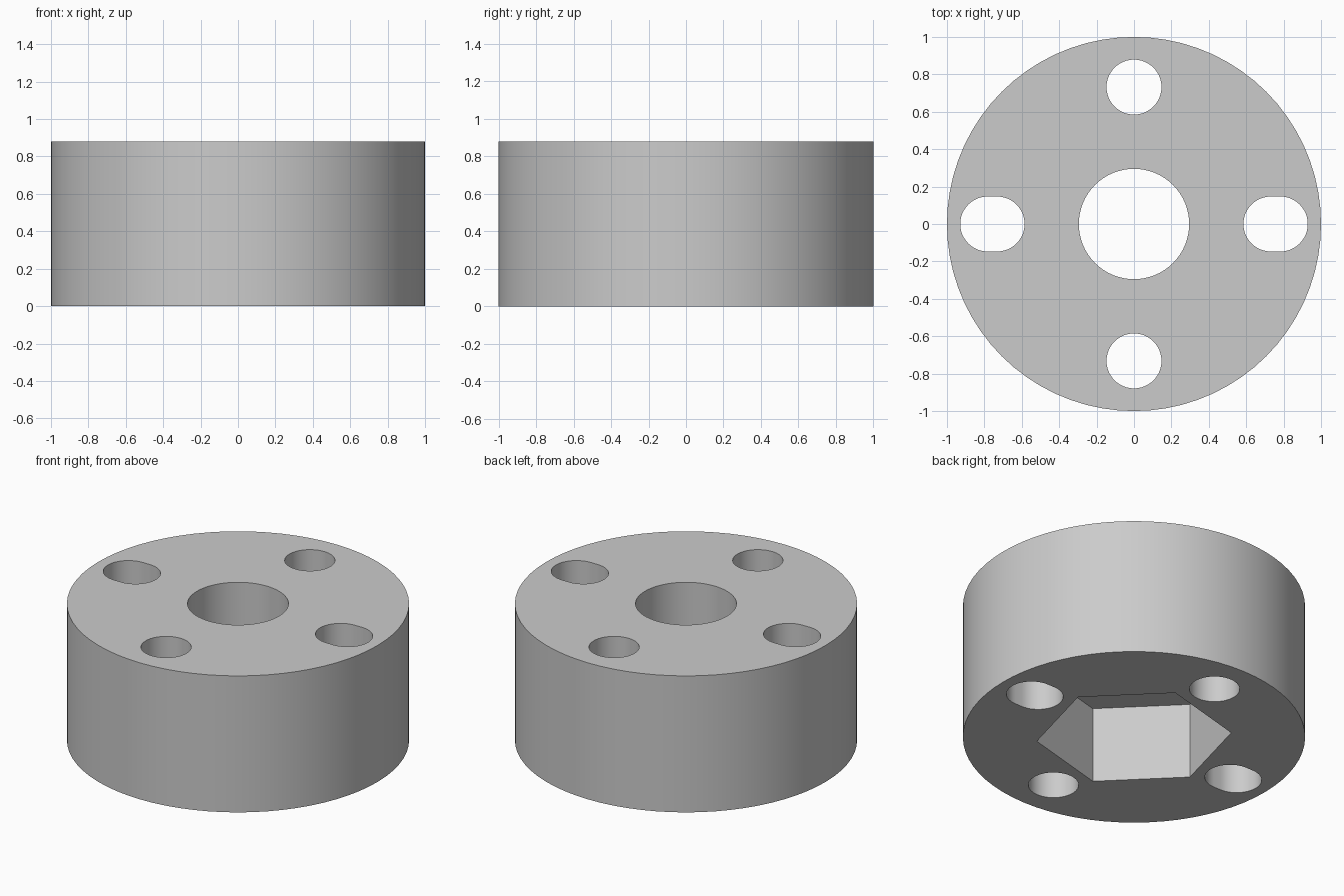
import bpy
import bmesh
from math import cos, sin, pi, radians

cube = bpy.data.objects.get("Cube")
if cube:
    bpy.data.objects.remove(cube, do_unlink=True)

HEIGHT = 0.88
POCKET_DEPTH = 0.49
HOLE_RADIUS = 0.147
HOLE_DISTANCE = 0.732
SLOT_LENGTH = 0.05

grey = bpy.data.materials.new("plain grey")
grey.use_nodes = True
grey.diffuse_color = (0.6, 0.6, 0.6, 1)
grey.node_tree.nodes["Principled BSDF"].inputs["Base Color"].default_value = grey.diffuse_color


def ring(radius, sides, turn=0):
    return [(radius * cos(turn + 2 * pi * i / sides),
             radius * sin(turn + 2 * pi * i / sides)) for i in range(sides)]


def slot(x, length, radius, steps=24):
    """Outline of a rounded slot running along x."""
    points = []
    for end, start in ((length / 2, -pi / 2), (-length / 2, pi / 2)):
        for i in range(steps + 1):
            a = start + pi * i / steps
            points.append((x + end + radius * cos(a), radius * sin(a)))
    return points


def prism(name, outline, bottom, top):
    """Extrude a flat outline between two heights."""
    bm = bmesh.new()
    face = bm.faces.new([bm.verts.new((x, y, bottom)) for x, y in outline])
    raised = bmesh.ops.extrude_face_region(bm, geom=[face])["geom"]
    bmesh.ops.translate(bm, vec=(0, 0, top - bottom),
                        verts=[v for v in raised if isinstance(v, bmesh.types.BMVert)])
    bmesh.ops.recalc_face_normals(bm, faces=bm.faces)
    mesh = bpy.data.meshes.new(name)
    bm.to_mesh(mesh)
    bm.free()
    mesh.materials.append(grey)
    obj = bpy.data.objects.new(name, mesh)
    bpy.context.collection.objects.link(obj)
    return obj


# Round body
body = prism("round_body", ring(1, 72), 0, HEIGHT)

# Through holes and hexagonal pocket in the underside
low, high = -0.1, HEIGHT + 0.1
cutters = [
    prism("bore_cutter", ring(0.295, 64), low, high),
    prism("hex_pocket_cutter", ring(0.57, 6, radians(15)), low, POCKET_DEPTH),
]
for side, label in ((1, "positive"), (-1, "negative")):
    hole = [(x, y + side * HOLE_DISTANCE) for x, y in ring(HOLE_RADIUS, 48)]
    cutters.append(prism(label + "_hole_cutter", hole, low, high))
    center = side * (HOLE_DISTANCE + SLOT_LENGTH / 2)
    cutters.append(prism(label + "_slot_cutter",
                         slot(center, SLOT_LENGTH, HOLE_RADIUS), low, high))

bpy.ops.object.select_all(action="DESELECT")
bpy.context.view_layer.objects.active = body
body.select_set(True)
for cutter in cutters:
    cutter.hide_render = True
    cut = body.modifiers.new(cutter.name, "BOOLEAN")
    cut.operation = "DIFFERENCE"
    cut.solver = "EXACT"
    cut.object = cutter
    bpy.ops.object.modifier_apply(modifier=cut.name)
    bpy.data.objects.remove(cutter, do_unlink=True)

# Smooth round walls, crisp rims
bpy.ops.object.shade_smooth_by_angle(angle=radians(30))
